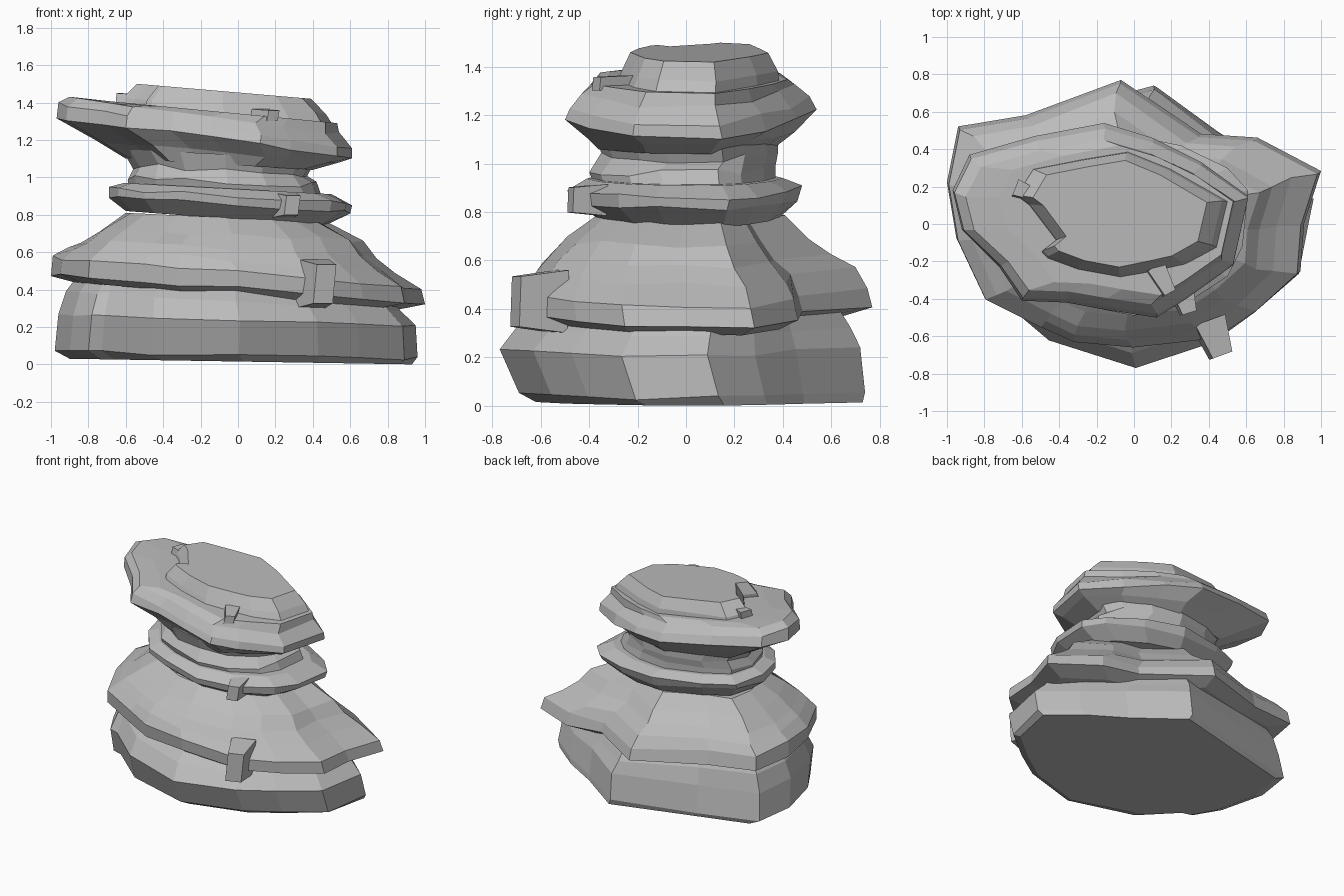
import bpy, bmesh, random
from mathutils import Vector

random.seed(4)
cube = bpy.data.objects.get("Cube")
if cube:
    bpy.data.objects.remove(cube)

stone = bpy.data.materials.new("grey_stone")
stone.use_nodes = True
grey = (0.5, 0.5, 0.5, 1)
stone.diffuse_color = grey
stone.node_tree.nodes["Principled BSDF"].inputs["Base Color"].default_value = grey


def finish(bm, name):
    bmesh.ops.recalc_face_normals(bm, faces=bm.faces)
    mesh = bpy.data.meshes.new(name)
    bm.to_mesh(mesh)
    bm.free()
    mesh.materials.append(stone)
    obj = bpy.data.objects.new(name, mesh)
    bpy.context.collection.objects.link(obj)
    return obj


def stratum(name, outline, rings, rough=0.012):
    """Loft an outline; ring = x min, x max, y min, y max, z at x min, z at x max."""
    xs, ys = zip(*outline)
    ax, bx, ay, by = min(xs), max(xs), min(ys), max(ys)
    bm = bmesh.new()
    loops = []
    for i, (x0, x1, y0, y1, zl, zr) in enumerate(rings):
        amount = rough if 0 < i < len(rings) - 1 else 0
        loop = []
        for x, y in outline:
            u, v = (x - ax) / (bx - ax), (y - ay) / (by - ay)
            z = zl + (zr - zl) * u + random.uniform(-amount, amount)
            loop.append(bm.verts.new((x0 + (x1 - x0) * u, y0 + (y1 - y0) * v, z)))
        loops.append(loop)
    for low, high in zip(loops, loops[1:]):
        for k in range(len(low)):
            n = (k + 1) % len(low)
            bm.faces.new((low[k], low[n], high[n], high[k]))
    bm.faces.new(loops[0])
    bm.faces.new(loops[-1])
    return finish(bm, name)


def chip(name, centre, size, turn):
    """Small broken block with a narrowed, leaning outer face."""
    bm = bmesh.new()
    bmesh.ops.create_cube(bm, size=1)
    for v in bm.verts:
        if v.co.y < 0:
            v.co.x *= 0.65
            v.co.z *= 0.8
        v.co.x += v.co.z * 0.15
        v.co = Vector([a * b for a, b in zip(v.co, size)])
    obj = finish(bm, name)
    obj.location = centre
    obj.rotation_euler.z = turn


# Plan outlines, anticlockwise from the right side
base_plan = [(.95, .1), (.72, .3), (.45, .47), (.1, .74), (-.5, .57), (-.93, .45),
             (-.98, .15), (-.9, -.2), (-.8, -.38), (-.73, -.4), (-.47, -.62),
             (0, -.77), (.42, -.63), (.64, -.47), (.88, -.26)]
ledge_plan = [(1, .28), (.66, .46), (.36, .48), (-.07, .77), (-.58, .58), (-.94, .52),
              (-1, .22), (-.95, -.08), (-.8, -.4), (-.5, -.55), (-.32, -.63),
              (0, -.66), (.45, -.61), (.67, -.46), (.89, -.26), (.91, 0)]
collar_plan = [(.61, .18), (.5, .3), (.25, .42), (-.05, .48), (-.4, .4), (-.62, .3),
               (-.69, .08), (-.64, -.14), (-.5, -.33), (-.3, -.43), (0, -.49),
               (.27, -.43), (.5, -.28), (.58, -.12)]
cap_plan = [(.61, .15), (.36, .33), (.1, .46), (-.16, .54), (-.53, .47), (-.88, .37),
            (-.97, .18), (-.92, -.03), (-.72, -.23), (-.6, -.41), (-.36, -.42),
            (-.14, -.46), (.12, -.5), (.28, -.4), (.53, -.22)]
crown_plan = [(.51, .13), (.2, .3), (-.03, .39), (-.28, .35), (-.55, .3), (-.64, .16),
              (-.57, .11), (-.42, -.08), (-.5, -.14), (-.47, -.17), (-.3, -.23),
              (-.07, -.27), (.14, -.23), (.28, -.2), (.45, -.11)]

# Strata from the ground up
stratum("base_rock", base_plan, [
    (-.9, .93, -.62, .73, .03, 0),
    (-.98, .96, -.69, .74, .07, .03),
    (-.96, .95, -.77, .72, .26, .21),
    (-.92, .87, -.69, .68, .39, .29),
    (-.86, .8, -.58, .62, .47, .38)])
stratum("broad_ledge", ledge_plan, [
    (-.88, .84, -.57, .65, .44, .29),
    (-1, 1, -.65, .77, .48, .33),
    (-.99, .98, -.66, .75, .57, .41),
    (-.91, .84, -.62, .7, .63, .49),
    (-.84, .74, -.57, .6, .66, .57),
    (-.74, .67, -.49, .51, .72, .66),
    (-.6, .48, -.37, .41, .81, .76)])
stratum("middle_collar", collar_plan, [
    (-.6, .46, -.37, .39, .82, .74),
    (-.69, .6, -.48, .46, .9, .81),
    (-.69, .61, -.49, .48, .94, .86),
    (-.61, .5, -.41, .4, .97, .91)])
stratum("neck", collar_plan, [
    (-.58, .46, -.37, .37, .92, .86),
    (-.59, .42, -.4, .37, 1.0, .96),
    (-.56, .37, -.35, .38, 1.06, 1.02),
    (-.62, .42, -.38, .38, 1.15, 1.1)], .02)
stratum("overhanging_cap", cap_plan, [
    (-.6, .4, -.36, .37, 1.1, 1.04),
    (-.76, .55, -.41, .45, 1.2, 1.07),
    (-.97, .61, -.5, .54, 1.32, 1.11),
    (-.96, .61, -.48, .51, 1.39, 1.16),
    (-.9, .54, -.43, .45, 1.42, 1.23),
    (-.72, .53, -.38, .42, 1.41, 1.29)])
stratum("crown", crown_plan, [
    (-.64, .52, -.3, .39, 1.36, 1.26),
    (-.62, .47, -.27, .38, 1.42, 1.34),
    (-.54, .39, -.23, .34, 1.5, 1.42)], .006)

# Broken blocks along the edges
chip("ledge_block", (.43, -.61, .43), (.17, .2, .26), .35)
chip("collar_block", (.27, -.41, .85), (.12, .14, .13), .3)
chip("cap_block", (.15, -.3, 1.33), (.1, .16, .07), .5)
chip("rear_cap_block", (-.58, .17, 1.41), (.09, .12, .08), 1.2)
